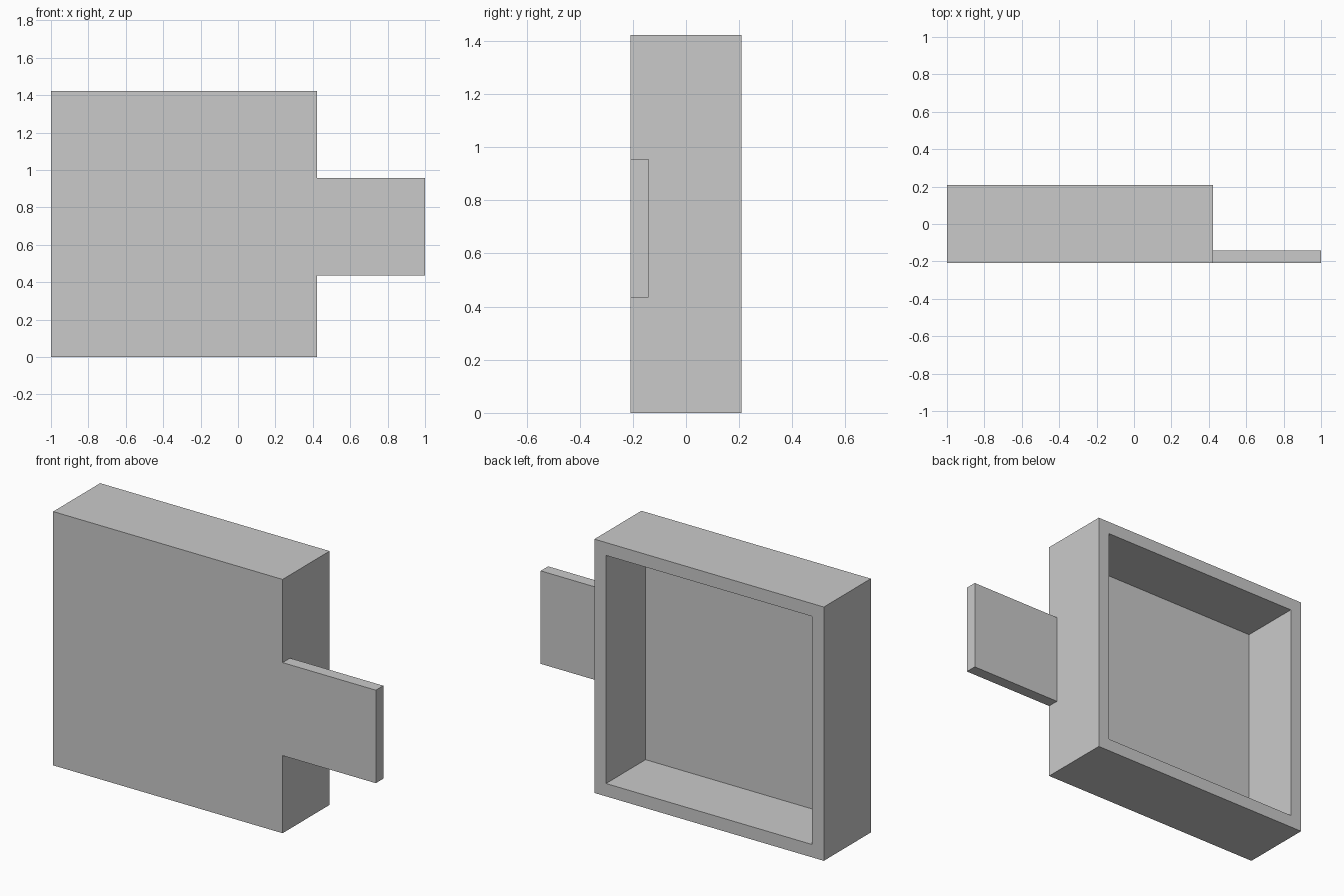
import bpy
import bmesh
from mathutils import Vector

cube = bpy.data.objects.get("Cube")
if cube:
    bpy.data.objects.remove(cube, do_unlink=True)

FRONT, BACK = -0.208, 0.208
SIDE, HEIGHT = 0.422, 1.422
RIM, PANEL = 0.072, 0.066

grey = bpy.data.materials.new("plain grey")
grey.use_nodes = True
colour = (0.59, 0.59, 0.59, 1)
grey.diffuse_color = colour
grey.node_tree.nodes["Principled BSDF"].inputs["Base Color"].default_value = colour


def box(name, low, high):
    """Make a flat-shaded box between two opposite corners."""
    low, high = Vector(low), Vector(high)
    bm = bmesh.new()
    bmesh.ops.create_cube(bm, size=1)
    bmesh.ops.scale(bm, vec=high - low, verts=bm.verts)
    bmesh.ops.translate(bm, vec=(low + high) / 2, verts=bm.verts)
    mesh = bpy.data.meshes.new(name)
    bm.to_mesh(mesh)
    bm.free()
    mesh.materials.append(grey)
    obj = bpy.data.objects.new(name, mesh)
    bpy.context.collection.objects.link(obj)
    return obj


# Square tray, hollowed from the back: inset a rim, then sink the floor
tray = box("tray", (-1, FRONT, 0), (SIDE, BACK, HEIGHT))
bm = bmesh.new()
bm.from_mesh(tray.data)
bm.normal_update()
back = max(bm.faces, key=lambda f: f.normal.y)
bmesh.ops.inset_individual(bm, faces=[back], thickness=RIM, use_even_offset=True)
floor = bmesh.ops.extrude_discrete_faces(bm, faces=[back])["faces"][0]
for vert in floor.verts:
    vert.co.y = FRONT + PANEL
bmesh.ops.recalc_face_normals(bm, faces=bm.faces)
bm.to_mesh(tray.data)
bm.free()

# Thin side tab, flush with the front panel
box("side_tab", (SIDE, FRONT, 0.435), (1, FRONT + PANEL, 0.956))
